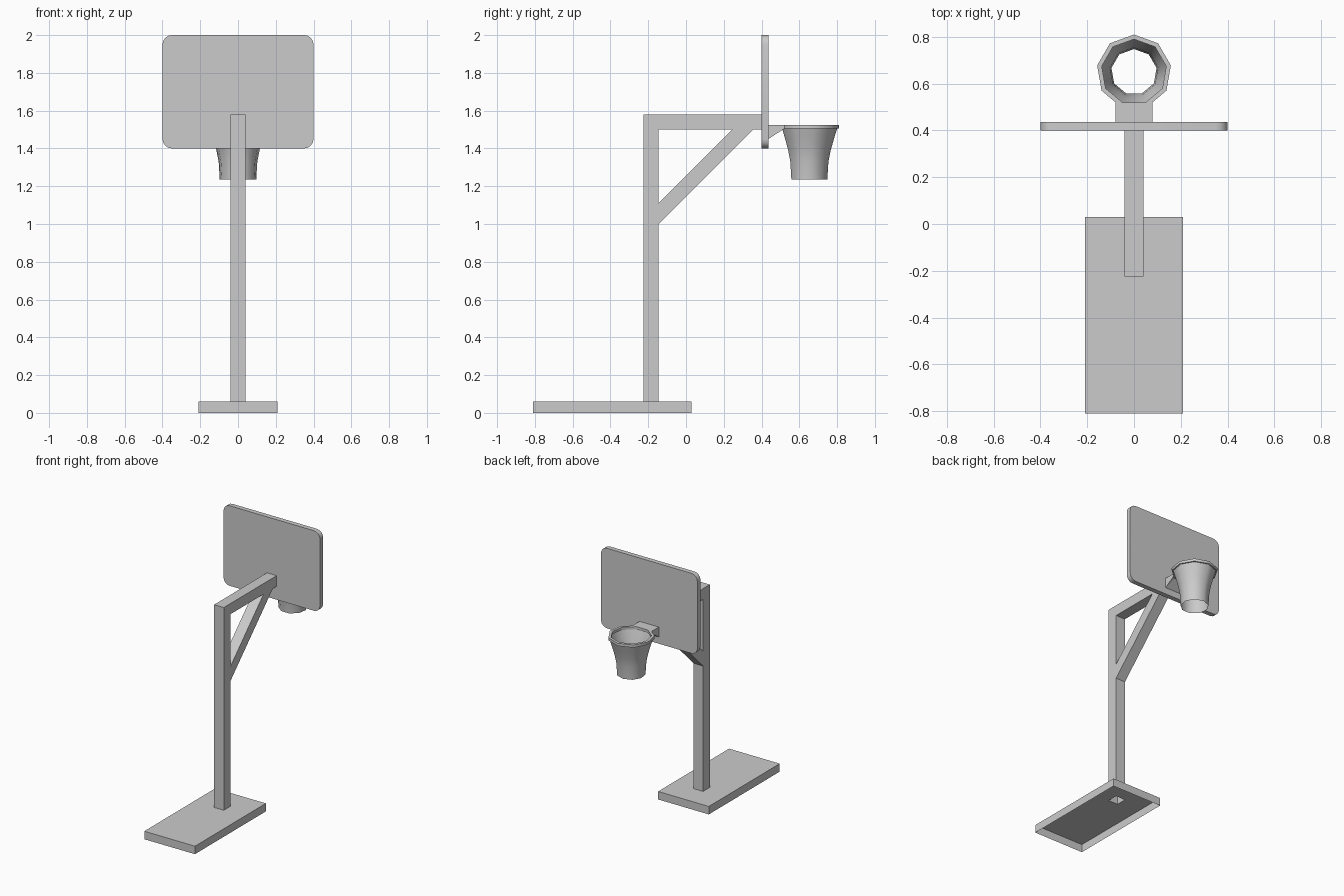
import bpy, bmesh
from math import sin, cos, radians

if "Cube" in bpy.data.objects:
    bpy.data.objects.remove(bpy.data.objects["Cube"])


def finish(name, bm, smooth=None):
    bmesh.ops.remove_doubles(bm, verts=bm.verts, dist=1e-5)
    bmesh.ops.recalc_face_normals(bm, faces=bm.faces)
    me = bpy.data.meshes.new(name)
    bm.to_mesh(me)
    bm.free()
    ob = bpy.data.objects.new(name, me)
    bpy.context.collection.objects.link(ob)
    if smooth:
        bpy.ops.object.select_all(action='DESELECT')
        ob.select_set(True)
        bpy.context.view_layer.objects.active = ob
        bpy.ops.object.shade_smooth_by_angle(angle=radians(smooth))
    return ob


def extrude_all(bm, vec):
    r = bmesh.ops.extrude_face_region(bm, geom=bm.faces[:], use_keep_orig=True)
    vs = [g for g in r['geom'] if isinstance(g, bmesh.types.BMVert)]
    bmesh.ops.translate(bm, verts=vs, vec=vec)
    return vs


def lathe(name, profile, cy, n, smooth):
    bm = bmesh.new()
    rings = []
    for r, z in profile:
        a = [radians(90 + 360 * i / n) for i in range(n)]
        rings.append([bm.verts.new((r * cos(t), cy + r * sin(t), z)) for t in a])
    for lo, hi in zip(rings, rings[1:]):
        for i in range(n):
            j = (i + 1) % n
            bm.faces.new((lo[i], lo[j], hi[j], hi[i]))
    return finish(name, bm, smooth)


# base: open-bottomed tray with a hole under the pole
P0, P1, W, TOP = -0.225, -0.145, 0.04, 0.06
bm = bmesh.new()
xs, ys = (-0.21, -W, W, 0.21), (-0.81, P0, P1, 0.03)
g = [[bm.verts.new((x, y, TOP)) for y in ys] for x in xs]
for i in range(3):
    for j in range(3):
        if (i, j) != (1, 1):
            bm.faces.new((g[i][j], g[i + 1][j], g[i + 1][j + 1], g[i][j + 1]))
rim_edges = [e for e in bm.edges if e.is_boundary and
             max(abs(v.co.x) for v in e.verts) > 0.1]
rim_edges += [e for e in bm.edges if e.is_boundary and e not in rim_edges and
              (all(v.co.y > 0 for v in e.verts) or all(v.co.y < -0.8 for v in e.verts))]
r = bmesh.ops.extrude_edge_only(bm, edges=rim_edges)
bmesh.ops.translate(bm, vec=(0, 0, -TOP),
                    verts=[v for v in r['geom'] if isinstance(v, bmesh.types.BMVert)])
finish("base", bm)

# support frame: pole, arm and diagonal brace from one side profile
pts = {'a': (P0, TOP), 'b': (P1, TOP), 'c': (P0, 1.0), 'd': (P1, 1.0),
       'e': (P0, 1.11), 'f': (P1, 1.11), 'g': (P0, 1.5), 'h': (P1, 1.5),
       'i': (P0, 1.58), 'j': (P1, 1.58), 'k': (0.245, 1.5), 'l': (0.245, 1.58),
       'm': (0.355, 1.5), 'n': (0.355, 1.58), 'o': (0.4, 1.5), 'p': (0.4, 1.58)}
bm = bmesh.new()
v = {k: bm.verts.new((-W, y, z)) for k, (y, z) in pts.items()}
for quad in ('abdc', 'cdfe', 'efhg', 'ghji', 'hklj', 'kmnl', 'mopn', 'dmkf'):
    bm.faces.new([v[c] for c in quad])
extrude_all(bm, (2 * W, 0, 0))
bmesh.ops.recalc_face_normals(bm, faces=bm.faces)
hidden = [f for f in bm.faces if all(abs(q.co.z - TOP) < 1e-4 for q in f.verts)]
bmesh.ops.delete(bm, geom=hidden, context='FACES_ONLY')
finish("support_frame", bm)

# backboard: rounded rectangle
bm = bmesh.new()
R, loop = 0.05, []
for q, (sx, sz) in enumerate(((1, 1), (-1, 1), (-1, -1), (1, -1))):
    for s in range(5):
        t = radians(90 * q + 22.5 * s)
        loop.append(bm.verts.new((sx * (0.4 - R) + R * cos(t), 0.4,
                                  1.7 + sz * (0.3 - R) + R * sin(t))))
bm.faces.new(loop)
extrude_all(bm, (0, 0.036, 0))
finish("backboard", bm, 30)

# hoop ring and net
SIDES, HOOP_Y = 9, 0.65
lathe("hoop_ring", [(0.16, 1.505), (0.16, 1.525), (0.14, 1.525),
                    (0.14, 1.505), (0.16, 1.505)], HOOP_Y, SIDES, 50)
lathe("net", [(0.15, 1.505), (0.133, 1.45), (0.116, 1.39), (0.104, 1.33),
              (0.098, 1.235)], HOOP_Y, SIDES, 60)

# hoop bracket: plate tapering down towards the board
bm = bmesh.new()
plan = [(-0.08, 0.436), (0.08, 0.436), (0.08, 0.521), (0.055, 0.5),
        (-0.055, 0.5), (-0.08, 0.521)]
bm.faces.new([bm.verts.new((x, y, 1.505)) for x, y in plan])
extrude_all(bm, (0, 0, 0.02))
for q in bm.verts:
    if q.co.z < 1.51 and q.co.y < 0.45:
        q.co.z = 1.45
bmesh.ops.triangulate(bm, faces=[f for f in bm.faces if len(f.verts) > 4])
finish("hoop_bracket", bm)
